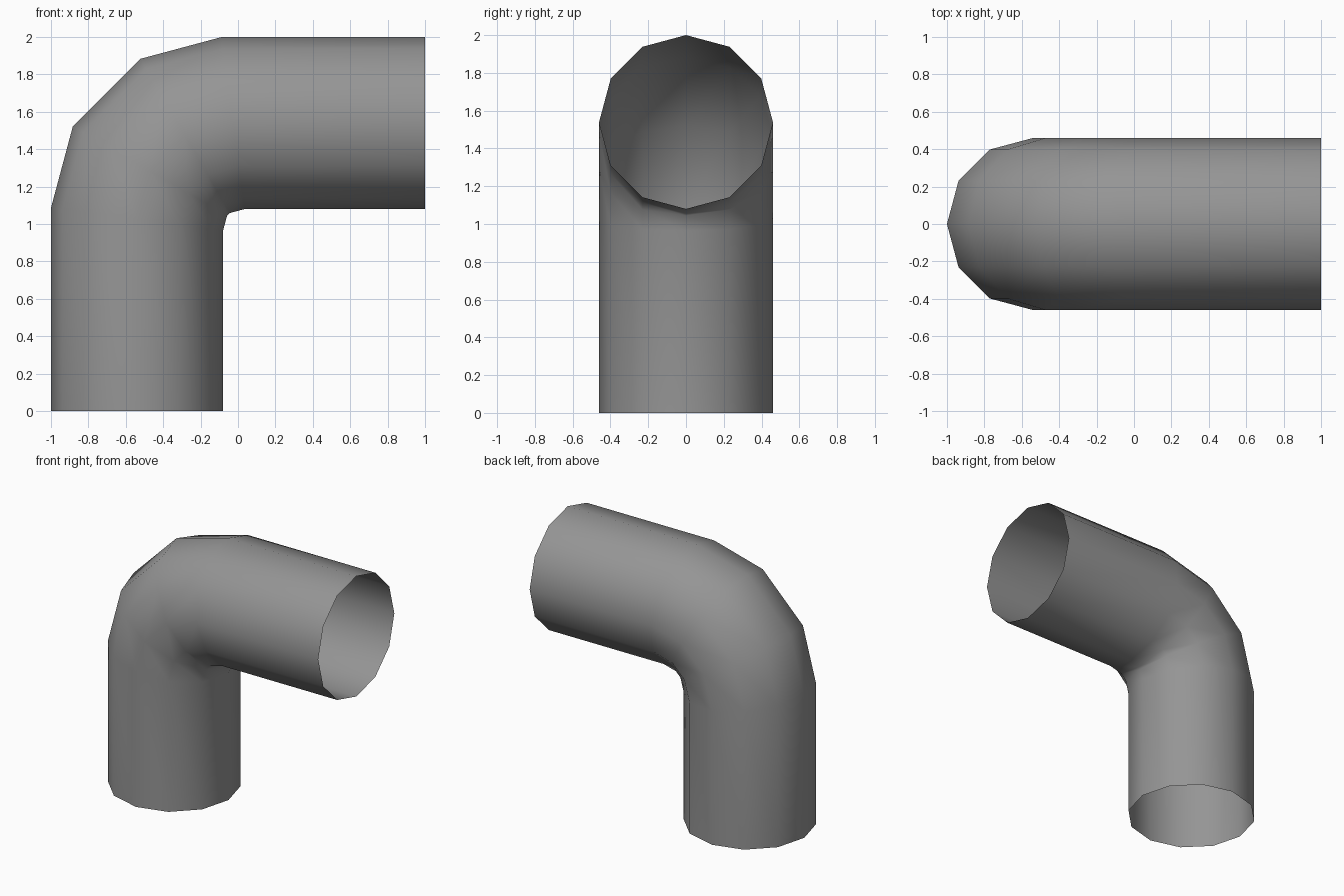
import bpy
import bmesh
from math import sin, cos, pi, radians
from mathutils import Vector

cube = bpy.data.objects.get("Cube")
if cube:
    bpy.data.objects.remove(cube, do_unlink=True)

SIDES = 12
RADIUS = 0.46
BEND = 0.515
CENTRE = Vector((-0.025, 0, 1.025))

# Plain grey pipe material
grey = bpy.data.materials.new("pipe_grey")
grey.use_nodes = True
colour = (0.3, 0.3, 0.3, 1)
grey.diffuse_color = colour
grey.node_tree.nodes["Principled BSDF"].inputs["Base Color"].default_value = colour

# Centre line: upright leg, three-step quarter bend, horizontal leg
path = [Vector((-0.54, 0, 0))]
for step in range(4):
    a = radians(30 * step)
    path.append(CENTRE + BEND * Vector((-cos(a), 0, sin(a))))
path.append(Vector((1, 0, 1.54)))


def mitred_ring(bm, i):
    """Ring of vertices on the plane halfway between neighbouring segments."""
    before = (path[i] - path[max(i - 1, 0)]).normalized()
    after = (path[min(i + 1, len(path) - 1)] - path[i]).normalized()
    tangent = (before + after).normalized()
    segment = after if after.length else before
    across = Vector((-tangent.z, 0, tangent.x)) / tangent.dot(segment)
    ring = []
    for k in range(SIDES):
        a = 2 * pi * k / SIDES
        offset = across * cos(a) + Vector((0, sin(a), 0))
        ring.append(bm.verts.new(path[i] + RADIUS * offset))
    return ring


# Open-ended tube skinned between the rings
bm = bmesh.new()
rings = [mitred_ring(bm, i) for i in range(len(path))]
for low, high in zip(rings, rings[1:]):
    for k in range(SIDES):
        n = (k + 1) % SIDES
        face = bm.faces.new((low[k], high[k], high[n], low[n]))
        face.smooth = True

# Make the skin face outward
bm.normal_update()
first = bm.faces[:][0]
if first.normal.dot(first.calc_center_median() - (path[0] + path[1]) / 2) < 0:
    bmesh.ops.reverse_faces(bm, faces=bm.faces[:])

mesh = bpy.data.meshes.new("elbow_pipe")
bm.to_mesh(mesh)
bm.free()
mesh.materials.append(grey)
pipe = bpy.data.objects.new("elbow_pipe", mesh)
bpy.context.collection.objects.link(pipe)
